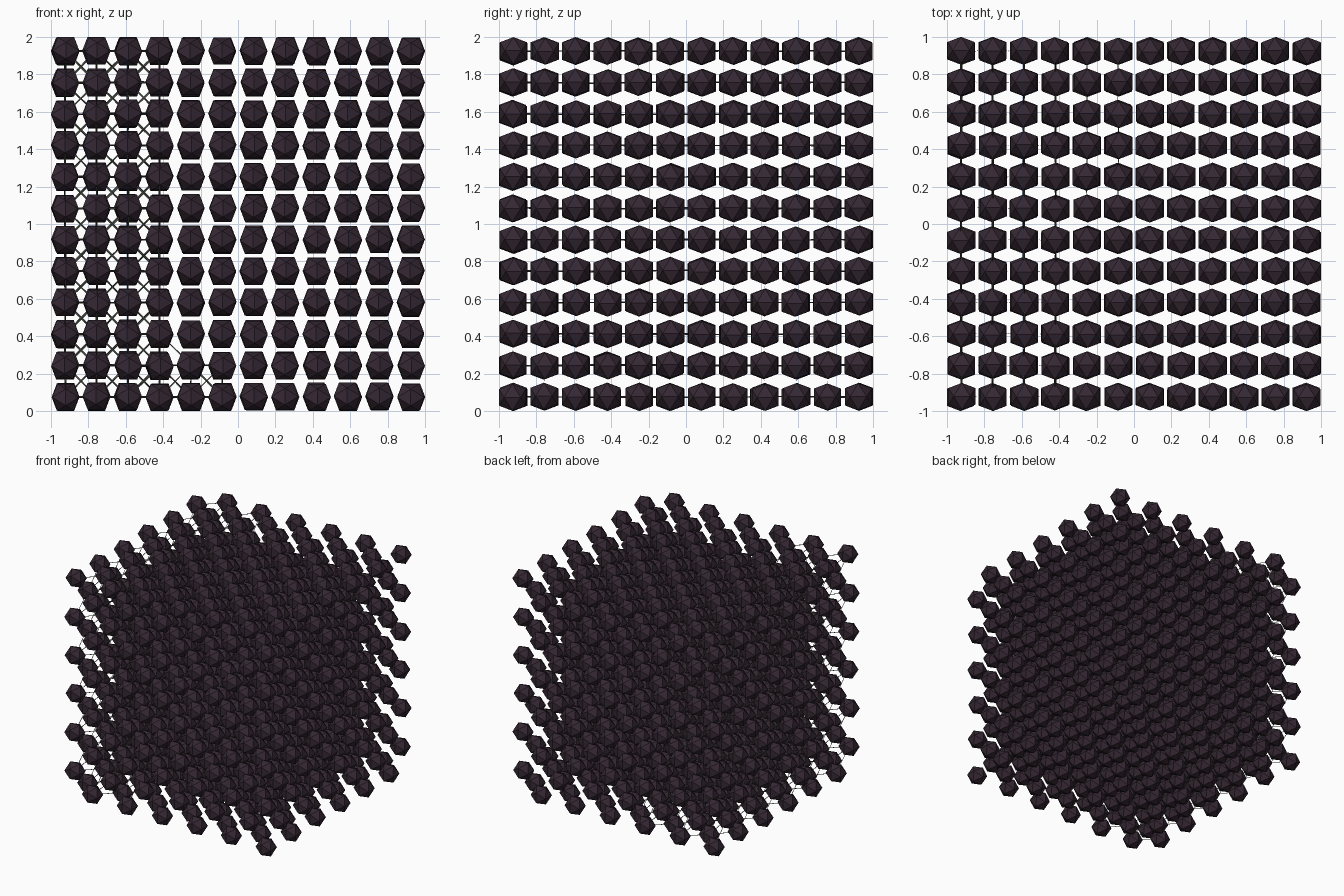
import bpy, bmesh, math, random
from mathutils import Vector

if "Cube" in bpy.data.objects:
    bpy.data.objects.remove(bpy.data.objects["Cube"])

random.seed(4)
N, STEP, HALF, JIT = 12, 0.1678, 0.0715, 0.005
PHI = (1 + math.sqrt(5)) / 2
RIBBON = 0.005


def material(name, col):
    m = bpy.data.materials.new(name)
    m.diffuse_color = (*col, 1)
    m.use_nodes = True
    m.node_tree.nodes["Principled BSDF"].inputs["Base Color"].default_value = m.diffuse_color
    return m


def add_object(name, verts, faces, mat):
    me = bpy.data.meshes.new(name)
    me.from_pydata(verts, [], faces)
    me.materials.append(mat)
    ob = bpy.data.objects.new(name, me)
    bpy.context.collection.objects.link(ob)
    return ob


# One axis-aligned icosahedron: golden rectangles, faces from a convex hull
def icosahedron(half):
    a = half / PHI
    bm = bmesh.new()
    for s in (-1, 1):
        for t in (-1, 1):
            for p in ((s * a, 0, t * half), (s * half, t * a, 0), (0, s * half, t * a)):
                bm.verts.new(p)
    bmesh.ops.convex_hull(bm, input=bm.verts)
    bmesh.ops.recalc_face_normals(bm, faces=bm.faces)
    bm.verts.index_update()
    v = [x.co.copy() for x in bm.verts]
    f = [[x.index for x in fc.verts] for fc in bm.faces]
    bm.free()
    return v, f


# Face-centred cubic lattice: every other site of a cubic grid, slightly uneven
def jitter():
    return random.uniform(-JIT, JIT)


nodes = {}
for i in range(N):
    for j in range(N):
        for k in range(N):
            if (i + j + k) % 2:
                nodes[i, j, k] = Vector(((i - 5.5) * STEP + jitter(),
                                         (j - 5.5) * STEP + jitter(),
                                         (k - 5.5) * STEP + 1 + jitter()))

ico_v, ico_f = icosahedron(HALF)
verts, faces = [], []
for p in nodes.values():
    b = len(verts)
    verts += [p + v for v in ico_v]
    faces += [[b + n for n in f] for f in ico_f]
add_object("lattice_nodes", verts, faces, material("dark_plum", (0.036, 0.021, 0.034)))


# Bonds fill the four left columns and a small extension at the bottom back
def linked(i, j, k):
    return (i, j, k) in nodes and (i < 4 or (i < 6 and k < 2 and j > 5))


# Flat ribbons from each node to its nearest diagonal neighbours
verts, faces = [], []
for s in (1, -1):
    for d in ((1, 0, s), (1, s, 0), (0, 1, s)):
        # ribbon width: in-plane for x-z bonds, upright for x-y, sideways for y-z
        if d[1] == 0:
            w = Vector(d).cross((0, 1, 0)).normalized()
        else:
            w = Vector((0, 0, 1)) if d[2] == 0 else Vector((1, 0, 0))
        w = w * RIBBON / 2
        for key, p in nodes.items():
            other = tuple(a + c for a, c in zip(key, d))
            if linked(*key) and linked(*other):
                q = nodes[other]
                b = len(verts)
                verts += [p - w, p + w, q + w, q - w]
                faces.append((b, b + 1, b + 2, b + 3))
add_object("bond_ribbons", verts, faces, material("bond_grey", (0.12, 0.13, 0.11)))
